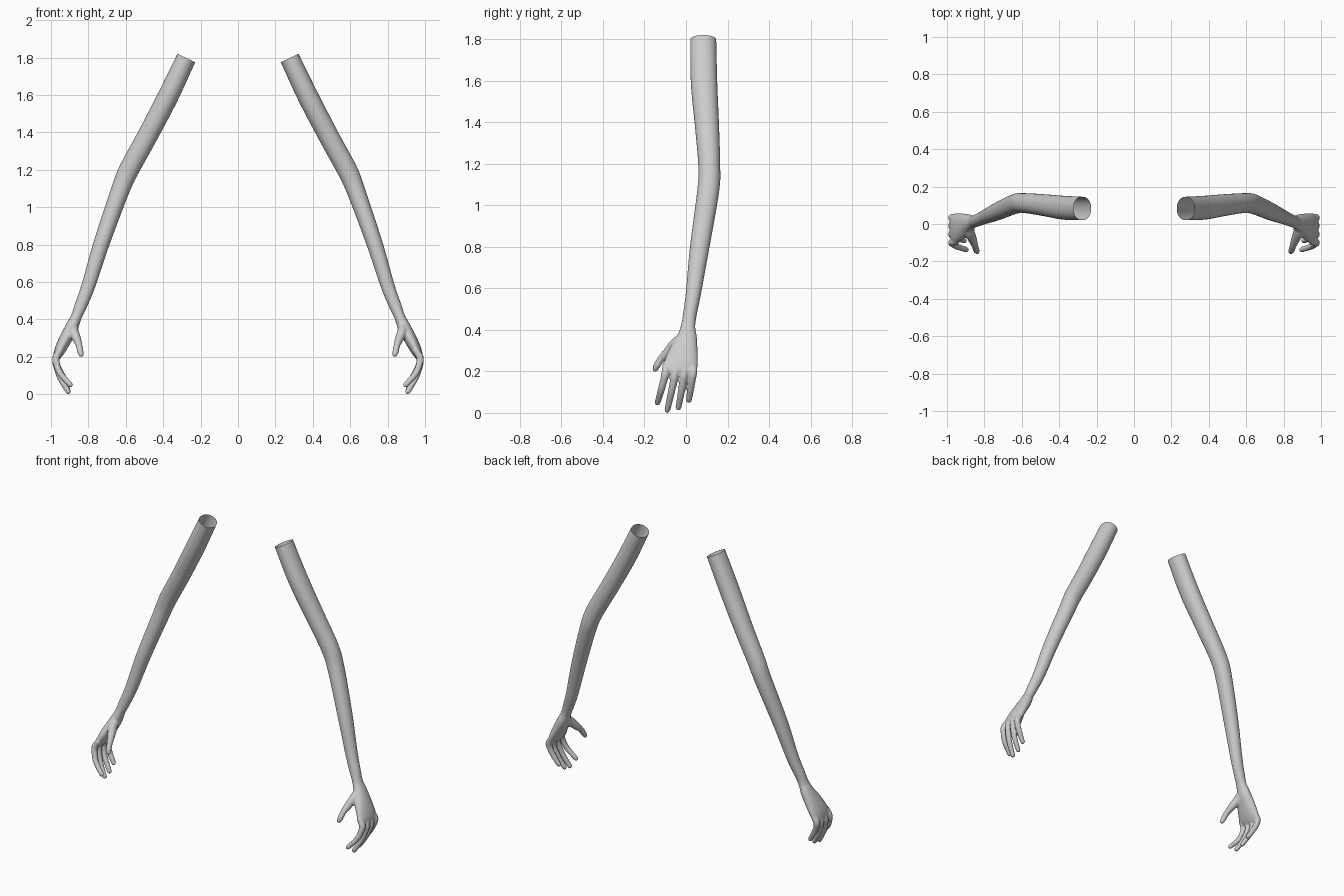
import bpy, bmesh
from math import sin, cos, pi, copysign
from mathutils import Vector, Matrix

if "Cube" in bpy.data.objects:
    bpy.data.objects.remove(bpy.data.objects["Cube"])

# Path rows: x, y, z, radius across (y), radius through
ARM = [(.243, .083, 1.865, .063, .053), (.275, .083, 1.80, .063, .053),
       (.375, .087, 1.59, .064, .056), (.49, .102, 1.37, .058, .055),
       (.588, .112, 1.19, .053, .054), (.637, .107, 1.07, .053, .049),
       (.732, .066, .80, .047, .043), (.800, .036, .58, .037, .037),
       (.842, .018, .47, .033, .033), (.864, .010, .415, .035, .029),
       (.888, .004, .36, .050, .034), (.922, -.012, .295, .070, .034),
       (.950, -.024, .24, .081, .030), (.966, -.028, .205, .080, .022),
       (.970, -.030, .190, .070, .012)]
THUMB = [(.882, .000, .37, .026, .026), (.878, -.045, .335, .030, .027),
         (.862, -.085, .295, .024, .023), (.850, -.118, .262, .018, .018),
         (.843, -.140, .228, .017, .017), (.838, -.148, .212, .014, .014)]
# Fingers: base y, tip y, tip z, tip x
FINGERS = [(-.095, -.137, .050, .897), (-.050, -.090, .014, .908),
           (-.006, -.036, .027, .910), (.036, .014, .062, .915)]


def catmull(rows, steps=6):
    """Smooth a coarse path of centres and radii."""
    p = [Vector(r) for r in rows]
    p = [2 * p[0] - p[1]] + p + [2 * p[-1] - p[-2]]
    out = []
    for i in range(1, len(p) - 2):
        a, b, c, d = p[i - 1:i + 3]
        for s in range(steps):
            t = s / steps
            out.append(.5 * (2 * b + (c - a) * t + (2 * a - 5 * b + 4 * c - d) * t * t
                             + (3 * b - a - 3 * c + d) * t ** 3))
    return out + [p[-2]]


def loft(bm, rows, sides=28, power=1.0, tip=False):
    """Closed tube of oval sections, optionally with a round tip."""
    path = catmull(rows)
    rings = []
    for i, r in enumerate(path):
        tangent = (path[min(i + 1, len(path) - 1)] - path[max(i - 1, 0)])
        tangent = Vector(tangent[:3]).normalized()
        across = Vector((0, 1, 0))
        across = (across - tangent * across.dot(tangent)).normalized()
        through = tangent.cross(across)
        ring = []
        for k in range(sides):
            c, s = cos(2 * pi * k / sides), sin(2 * pi * k / sides)
            c = copysign(abs(c) ** power, c)
            s = copysign(abs(s) ** power, s)
            ring.append(bm.verts.new(Vector(r[:3]) + across * c * r[3] + through * s * r[4]))
        rings.append(ring)
    for a, b in zip(rings, rings[1:]):
        for k in range(sides):
            n = (k + 1) % sides
            bm.faces.new((a[k], a[n], b[n], b[k]))
    bm.faces.new(rings[0])
    bm.faces.new(rings[-1])
    if tip:
        end = path[-1]
        bmesh.ops.create_icosphere(bm, subdivisions=3, radius=end[3],
                                   matrix=Matrix.Translation(end[:3]))


# Arm with palm, thumb and fingers as overlapping volumes
bm = bmesh.new()
loft(bm, ARM, power=.95)
loft(bm, THUMB, 16, tip=True)
for y0, y1, z1, x1 in FINGERS:
    rows = []
    for t, x, r in ((-.15, .948, .017), (.12, .973, .020), (.35, .969, .018),
                    (.65, .948, .017), (1, x1, .0145)):
        rows.append((x, y0 + (y1 - y0) * max(t, 0) ** 1.2, .215 + (z1 - .215) * t, r, r))
    loft(bm, rows, 16, tip=True)
bmesh.ops.recalc_face_normals(bm, faces=bm.faces)
mesh = bpy.data.meshes.new("right_arm")
bm.to_mesh(mesh)
bm.free()
arm = bpy.data.objects.new("right_arm", mesh)
bpy.context.collection.objects.link(arm)

# Fuse into one skin and soften the joins
fuse = arm.modifiers.new("fuse", 'REMESH')
fuse.mode = 'VOXEL'
fuse.voxel_size = .0055
soften = arm.modifiers.new("soften", 'SMOOTH')
soften.factor = .5
soften.iterations = 5
bpy.context.view_layer.update()
skin = bpy.data.meshes.new_from_object(arm.evaluated_get(bpy.context.evaluated_depsgraph_get()))
arm.modifiers.clear()

# Cut the shoulder end open
bm = bmesh.new()
bm.from_mesh(skin)
bmesh.ops.bisect_plane(bm, geom=bm.verts[:] + bm.edges[:] + bm.faces[:],
                       plane_co=(.275, .083, 1.797), plane_no=(-.43, 0, .9), clear_outer=True)
for f in bm.faces:
    f.smooth = True
bm.to_mesh(skin)
arm.data = skin

# Mirrored arm
bmesh.ops.scale(bm, vec=(-1, 1, 1), verts=bm.verts)
bmesh.ops.reverse_faces(bm, faces=bm.faces)
other = bpy.data.meshes.new("left_arm")
bm.to_mesh(other)
bm.free()
bpy.context.collection.objects.link(bpy.data.objects.new("left_arm", other))
